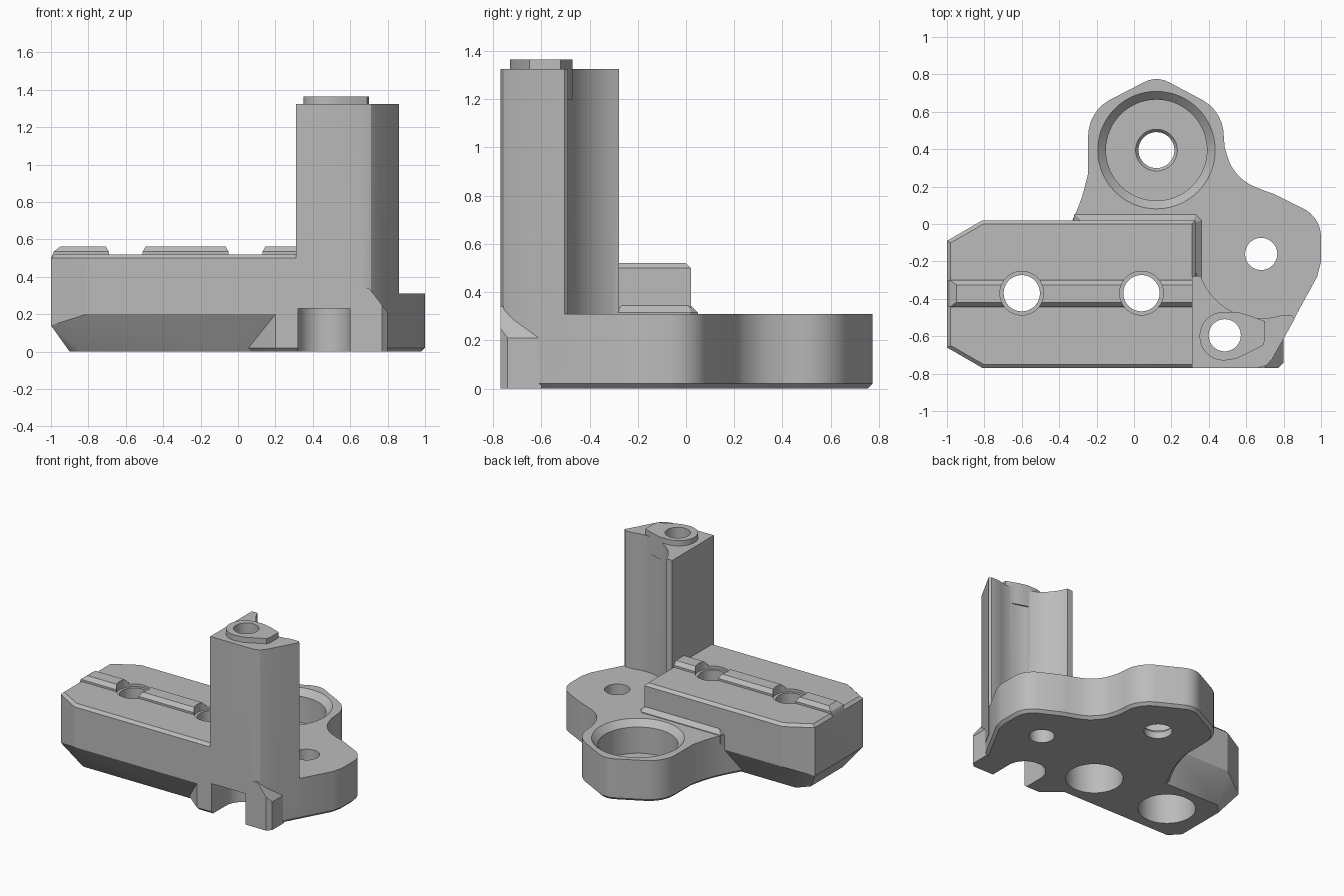
import bpy, bmesh
from math import cos, sin, radians
from mathutils import Vector

if "Cube" in bpy.data.objects:
    bpy.data.objects.remove(bpy.data.objects["Cube"])

grey = bpy.data.materials.new("machined grey")
grey.use_nodes = True
GREY = (0.5, 0.5, 0.5, 1)
grey.diffuse_color = GREY
grey.node_tree.nodes["Principled BSDF"].inputs["Base Color"].default_value = GREY


def finish(name, bm):
    bmesh.ops.recalc_face_normals(bm, faces=bm.faces)
    mesh = bpy.data.meshes.new(name)
    bm.to_mesh(mesh)
    bm.free()
    mesh.materials.append(grey)
    obj = bpy.data.objects.new(name, mesh)
    bpy.context.collection.objects.link(obj)
    return obj


def prism(name, outline, z0, z1, low=0, high=0):
    """Upright prism with optional chamfers on the lower and upper rims."""
    bm = bmesh.new()
    base = bm.faces.new([bm.verts.new((x, y, z0)) for x, y in outline])
    top = bmesh.ops.extrude_face_region(bm, geom=[base], use_keep_orig=True)["geom"]
    bmesh.ops.translate(bm, verts=[v for v in top if isinstance(v, bmesh.types.BMVert)],
                        vec=(0, 0, z1 - z0))
    bmesh.ops.recalc_face_normals(bm, faces=bm.faces)
    for z, size in ((z0, low), (z1, high)):
        if size:
            rim = [e for e in bm.edges if all(abs(v.co.z - z) < 1e-5 for v in e.verts)]
            bmesh.ops.bevel(bm, geom=rim, offset=size, segments=1, affect='EDGES')
    return finish(name, bm)


def hull(name, points):
    bm = bmesh.new()
    for p in points:
        bm.verts.new(p)
    bmesh.ops.convex_hull(bm, input=bm.verts)
    bmesh.ops.dissolve_limit(bm, angle_limit=0.01, verts=bm.verts, edges=bm.edges)
    return finish(name, bm)


def cone(name, x, y, z0, z1, r0, r1=None):
    bm = bmesh.new()
    bmesh.ops.create_cone(bm, cap_ends=True, segments=64, radius1=r0,
                          radius2=r0 if r1 is None else r1, depth=z1 - z0)
    bmesh.ops.translate(bm, verts=bm.verts, vec=(x, y, (z0 + z1) / 2))
    return finish(name, bm)


def arc(cx, cy, r, a0, a1, n):
    return [(cx + r * cos(radians(a0 + (a1 - a0) * i / n)),
             cy + r * sin(radians(a0 + (a1 - a0) * i / n))) for i in range(n + 1)]


def smooth_path(points, steps=4):
    """Open Catmull-Rom path through the points."""
    p = [Vector(q) for q in [points[0]] + points + [points[-1]]]
    out = []
    for a, b, c, d in zip(p, p[1:], p[2:], p[3:]):
        for i in range(steps):
            t = i / steps
            out.append(0.5 * (2 * b + (c - a) * t + (2 * a - 5 * b + 4 * c - d) * t * t
                              + (3 * b - a - 3 * c + d) * t ** 3))
    return [tuple(q) for q in out] + [points[-1]]


def combine(body, part, operation):
    mod = body.modifiers.new("join", 'BOOLEAN')
    mod.operation, mod.solver, mod.object = operation, 'EXACT', part
    bpy.context.view_layer.objects.active = body
    bpy.ops.object.modifier_apply(modifier=mod.name)
    bpy.data.objects.remove(part)


# Base plate: three rounded lobes joined by hollow curves
outline = (smooth_path([(-0.42, -0.14), (-0.33, 0.02), (-0.28, 0.14), (-0.245, 0.27)])
           + arc(-0.025, 0.47, 0.22, 180, 120, 6)
           + arc(0.12, 0.635, 0.14, 120, 60, 5)
           + arc(0.26, 0.47, 0.22, 60, 0, 6)
           + smooth_path([(0.485, 0.41), (0.52, 0.31), (0.59, 0.23), (0.68, 0.185), (0.75, 0.16)])
           + arc(0.83, -0.07, 0.17, 58, 0, 6)
           + [(1, -0.2), (0.98, -0.28), (0.74, -0.72), (0.71, -0.755), (0.66, -0.77),
              (0.2, -0.77), (0.04, -0.64), (-0.3, -0.5)])
body = prism("bracket_body", outline, 0, 0.31, low=0.02)

# Clamp block with tapered underside and chamfered top
MID = -0.375
points = []
for side in (-1, 1):
    for x, half, z in ((-0.9, 0.19, 0), (-0.83, 0.265, 0), (0.33, 0.265, 0),
                       (-1, 0.285, 0.14), (-0.81, 0.395, 0.2), (0.33, 0.395, 0.2),
                       (-1, 0.285, 0.5), (-0.81, 0.395, 0.5), (0.33, 0.395, 0.5),
                       (-0.98, 0.275, 0.52), (-0.805, 0.375, 0.52), (0.31, 0.375, 0.52)):
        points.append((x, MID + side * half, z))
parts = [hull("clamp_block", points)]

# Flared foot where the block meets the plate
parts.append(prism("block_flare", [(-0.33, -0.2), (0.36, -0.3), (0.36, 0.02), (0.33, 0.05),
                                   (-0.32, 0.05)], 0.25, 0.345, high=0.03))

# Tall column with a hollow side clearing the plate bolt
column = ([(0.31, -0.77), (0.66, -0.77), (0.71, -0.755), (0.74, -0.72), (0.86, -0.505), (0.845, -0.49)]
          + arc(0.68, -0.16, 0.345, 287, 200, 20) + [(0.31, -0.28)])
parts.append(prism("column", column, 0.1, 1.325))

# Raised boss on the column
boss = arc(0.48, -0.6, 0.13, 90, 270, 16) + [(0.55, -0.72), (0.69, -0.65), (0.70, -0.62),
                                             (0.70, -0.52), (0.62, -0.49), (0.55, -0.47)]
parts.append(prism("column_boss", boss, 1.2, 1.365))

# Front corner foot with a sloping cap
parts.append(hull("corner_foot", [(x, y, z) for y in (-0.77, -0.6) for x, z in
                                  ((0.6, 0), (0.77, 0), (0.77, 0.25), (0.7, 0.34), (0.6, 0.34))]
                  + [(0.8, y, z) for y in (-0.74, -0.6) for z in (0, 0.21)]))

# Locating rail along the block
parts.append(hull("rail", [(x, y, z) for x, y, z in
                           [(x, y, 0.5) for x in (-1, 0.32) for y in (-0.30, -0.445)]
                           + [(x, y, 0.535) for x in (-0.985, 0.32) for y in (-0.30, -0.445)]
                           + [(x, y, 0.562) for x in (-0.95, 0.32) for y in (-0.325, -0.42)]]))
for part in parts:
    combine(body, part, 'UNION')

# Block bolt holes, counterbored from below and relieved at the top
cutters = []
for x in (-0.6, 0.04):
    cutters += [cone("bolt_hole", x, -0.37, -0.1, 0.7, 0.097),
                cone("bolt_counterbore", x, -0.37, -0.1, 0.27, 0.195),
                cone("bolt_relief", x, -0.37, 0.5, 0.7, 0.117)]

# Bearing seat in the rear lobe, plus the plate bolt and column bore
cutters += [cone("seat_bore", 0.12, 0.395, 0.07, 0.5, 0.27),
            cone("seat_lead_in", 0.12, 0.395, 0.265, 0.311, 0.27, 0.315),
            cone("seat_hole", 0.12, 0.395, -0.1, 0.3, 0.096),
            cone("seat_hole_chamfer", 0.12, 0.395, 0.05, 0.1, 0.096, 0.135),
            cone("plate_hole", 0.68, -0.16, -0.1, 0.5, 0.086),
            cone("column_bore", 0.485, -0.595, -0.1, 1.5, 0.086)]

# Nut slot open to the front of the column foot
cutters.append(prism("nut_slot", arc(0.46, -0.6, 0.14, 0, 180, 24) + [(0.32, -0.9), (0.6, -0.9)],
                     -0.1, 0.23))
for cutter in cutters:
    combine(body, cutter, 'DIFFERENCE')

# Smooth curved walls, crisp machined edges
bpy.ops.object.select_all(action='DESELECT')
body.select_set(True)
bpy.context.view_layer.objects.active = body
bpy.ops.object.shade_smooth_by_angle(angle=radians(28))
